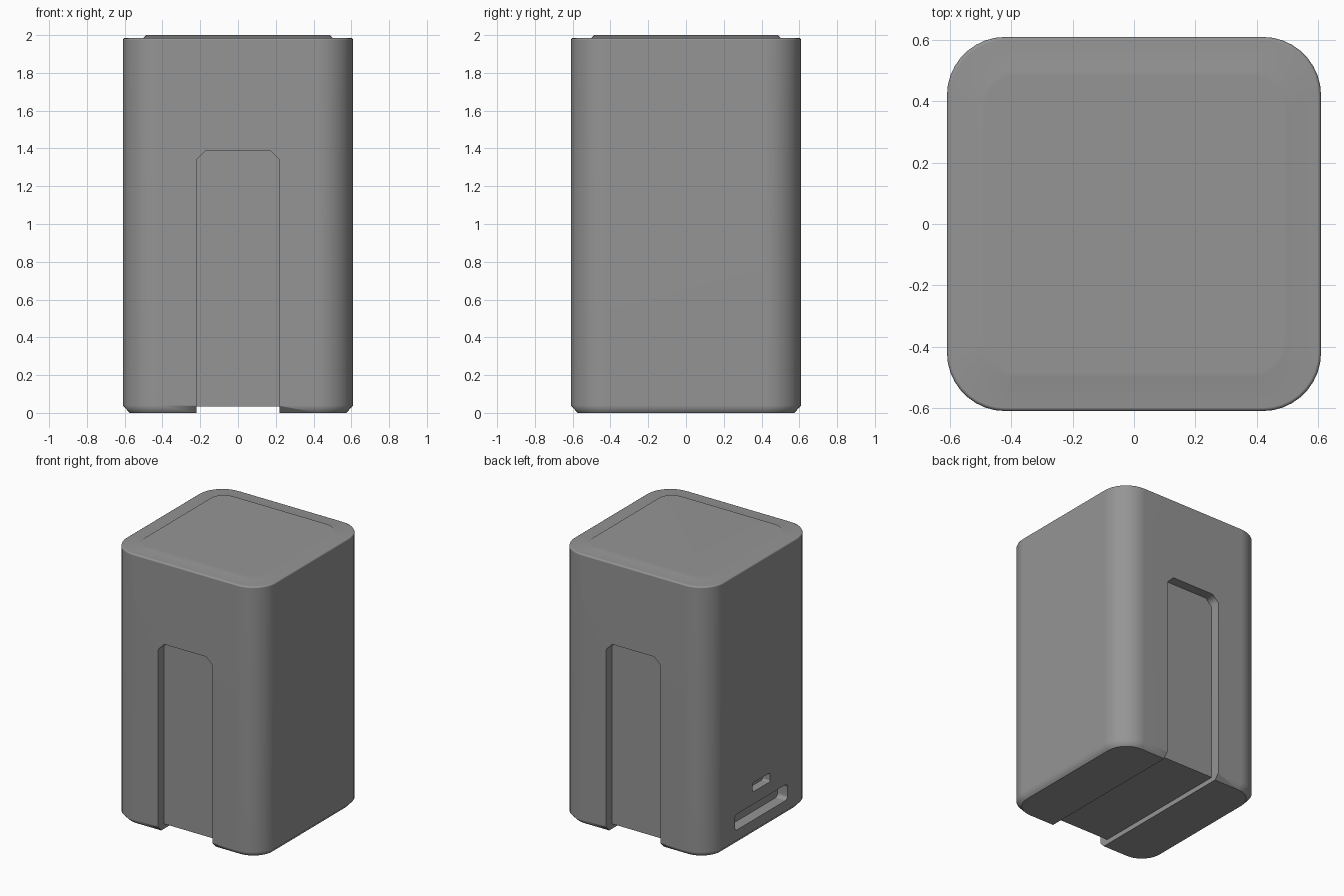
import bpy, bmesh, math

if "Cube" in bpy.data.objects:
    bpy.data.objects.remove(bpy.data.objects["Cube"])


def rounded(w, h, r, seg):
    """Rounded rectangle outline (half sizes w, h), counter-clockwise."""
    pts = []
    for k, (sx, sy) in enumerate([(1, 1), (-1, 1), (-1, -1), (1, -1)]):
        for i in range(seg + 1):
            a = math.pi / 2 * (k + i / seg)
            pts.append((sx * (w - r) + r * math.cos(a), sy * (h - r) + r * math.sin(a)))
    return pts


def loft(name, rings):
    """Closed solid through rings of equal point count."""
    bm = bmesh.new()
    vs = [[bm.verts.new(p) for p in ring] for ring in rings]
    n = len(vs[0])
    bm.faces.new(vs[0][::-1])
    bm.faces.new(vs[-1])
    for a, b in zip(vs, vs[1:]):
        for i in range(n):
            j = (i + 1) % n
            bm.faces.new((a[i], a[j], b[j], b[i]))
    bmesh.ops.recalc_face_normals(bm, faces=bm.faces)
    me = bpy.data.meshes.new(name)
    bm.to_mesh(me)
    bm.free()
    ob = bpy.data.objects.new(name, me)
    bpy.context.collection.objects.link(ob)
    return ob


def cut(ob, cutter):
    bpy.context.view_layer.objects.active = ob
    m = ob.modifiers.new("cut", 'BOOLEAN')
    m.operation, m.solver, m.object = 'DIFFERENCE', 'EXACT', cutter
    bpy.ops.object.modifier_apply(modifier=m.name)
    bpy.data.objects.remove(cutter)


# Housing layers (half size, corner radius, z): chamfered foot, soft rim, raised lid panel
layers = [(0.574, 0.154, 0), (0.61, 0.19, 0.04),
          (0.61, 0.19, 1.973), (0.607, 0.187, 1.981), (0.599, 0.179, 1.985),
          (0.5, 0.12, 1.986), (0.485, 0.105, 2.0)]
body = loft("housing", [[(x, y, z) for x, y in rounded(s, s, r, 9)] for s, r, z in layers])
grey = bpy.data.materials.new("dark_grey")
grey.diffuse_color = (0.3, 0.3, 0.3, 1)
grey.use_nodes = True
grey.node_tree.nodes["Principled BSDF"].inputs["Base Color"].default_value = grey.diffuse_color
body.data.materials.append(grey)

# Front and back grooves with clipped upper corners
W, H, C = 0.22, 1.39, 0.05
arch = [(-W, -0.1), (W, -0.1), (W, H - C), (W - C, H), (-W + C, H), (-W, H - C)]
for side in (-1, 1):
    cut(body, loft("groove_cutter", [[(x, side * y, z) for x, z in arch] for y in (0.54, 0.8)]))

# Shallow channel joining the grooves underneath
base = [(-W, -0.1), (W, -0.1), (W, 0.035), (-W, 0.035)]
cut(body, loft("channel_cutter", [[(x, y, z) for x, z in base] for y in (-0.8, 0.8)]))

# Port slots on the left side: half width, half height, radius, z, depth
for w, h, r, z, d in [(0.305, 0.058, 0.028, 0.172, 0.08), (0.1, 0.033, 0.012, 0.354, 0.06)]:
    cut(body, loft("slot_cutter", [[(x, a, z + b) for a, b in rounded(w, h, r, 3)]
                                   for x in (-0.8, -0.61 + d)]))

# Smooth shading, keeping large faces flat
bpy.ops.object.select_all(action='DESELECT')
body.select_set(True)
bpy.context.view_layer.objects.active = body
bpy.ops.object.shade_smooth_by_angle(angle=math.radians(45.5))
body.modifiers.new("flat_shading", 'WEIGHTED_NORMAL').keep_sharp = True
